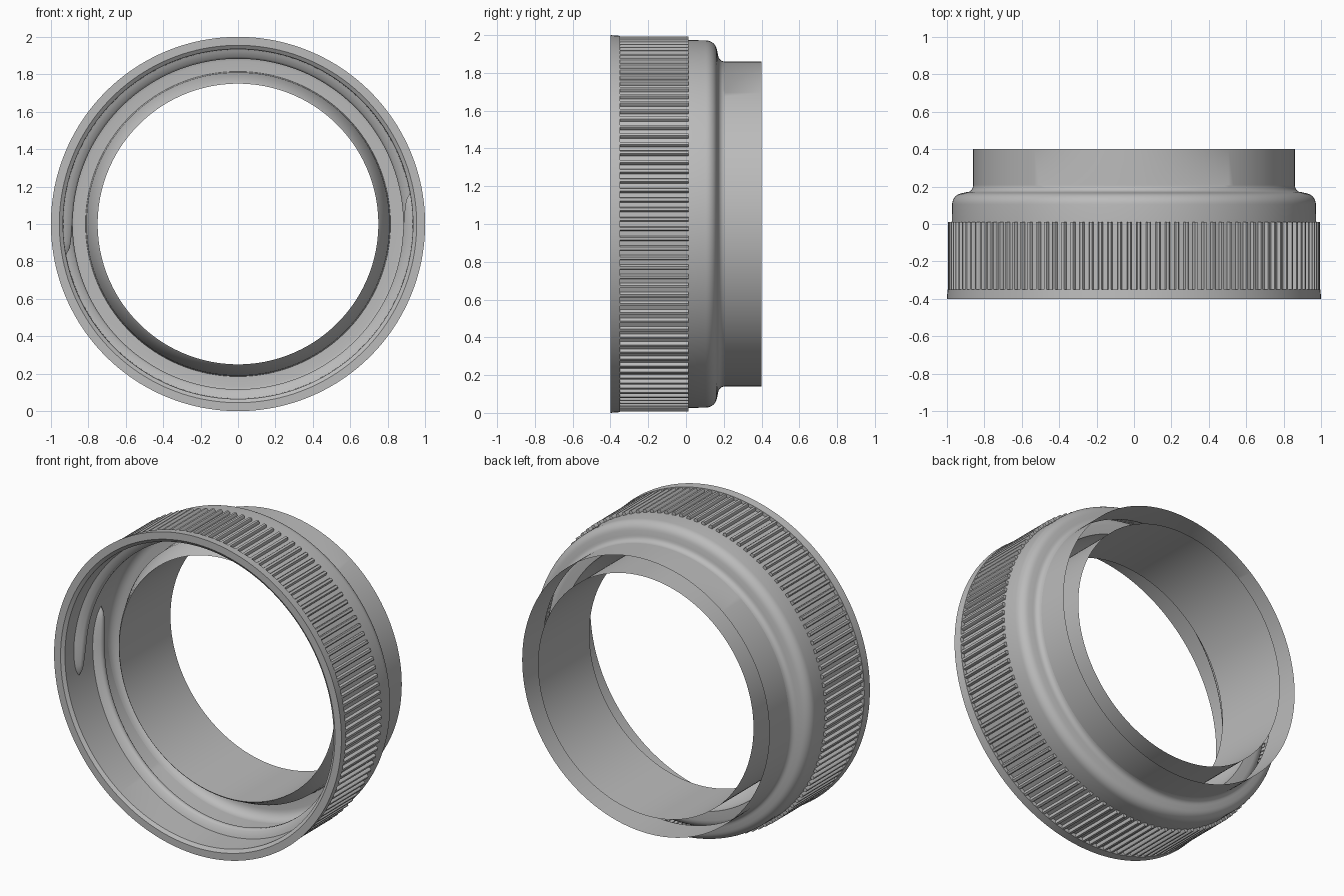
import bpy, math

if "Cube" in bpy.data.objects:
    bpy.data.objects.remove(bpy.data.objects["Cube"])

grey = bpy.data.materials.new("plain grey")
grey.diffuse_color = (0.5, 0.5, 0.5, 1)
grey.use_nodes = True
grey.node_tree.nodes["Principled BSDF"].inputs["Base Color"].default_value = grey.diffuse_color


def point(r, a, y):
    """Point on a circle about the y axis at height 1; a = 0 is straight up."""
    return (r * math.sin(a), y, 1 + r * math.cos(a))


def make(name, verts, faces, angle=35):
    me = bpy.data.meshes.new(name)
    me.from_pydata(verts, [], faces)
    me.materials.append(grey)
    ob = bpy.data.objects.new(name, me)
    bpy.context.collection.objects.link(ob)
    bpy.ops.object.select_all(action='DESELECT')
    ob.select_set(True)
    bpy.context.view_layer.objects.active = ob
    bpy.ops.object.shade_smooth_by_angle(angle=math.radians(angle))
    return ob


def arc(cy, cr, rad, a0, a1, n=7):
    """Profile arc in (y, r); angle 0 = +y, 90 = +r."""
    out = []
    for i in range(n):
        t = math.radians(a0 + (a1 - a0) * i / (n - 1))
        out.append((cy + rad * math.cos(t), cr + rad * math.sin(t)))
    return out


def revolve(name, profile, seg=160):
    verts, faces = [], []
    for y, r in profile:
        verts += [point(r, 2 * math.pi * j / seg, y) for j in range(seg)]
    for i in range(len(profile) - 1):
        for j in range(seg):
            k = (j + 1) % seg
            faces.append((i * seg + j, (i + 1) * seg + j,
                          (i + 1) * seg + k, i * seg + k))
    return make(name, verts, faces)


# Cap shell: open at the back edge between neck and inner tube
profile = [(0.4, 0.86), (0.205, 0.86)]
profile += arc(0.205, 0.895, 0.035, 270, 180, 6)          # fillet under neck
profile += arc(0.105, 0.912, 0.06, 10, 90, 8)             # rounded shoulder
profile += [(0.01, 0.974), (-0.35, 0.974), (-0.35, 0.996), (-0.4, 1.0)]
profile += [(-0.4, 0.955), (-0.385, 0.935), (0.03, 0.93)]  # mouth and inner wall
profile += arc(0.03, 0.87, 0.06, 90, 0, 7)                # inner corner
profile += [(0.09, 0.815), (0.0, 0.81), (-0.10, 0.76)]    # seal cone
profile += [(-0.11, 0.75), (0.4, 0.75)]                   # inner tube
revolve("cap_shell", profile)

# Grip ribs around the skirt
RIBS = 120
verts, faces = [], []
section = [(-0.013, 0.970), (-0.012, 0.985), (-0.007, 0.993),
           (0.007, 0.993), (0.012, 0.985), (0.013, 0.970)]
n = len(section)
for i in range(RIBS):
    a = 2 * math.pi * (i + 0.5) / RIBS
    b = len(verts)
    for y in (0.012, -0.352):
        verts += [point(r, a + w, y) for w, r in section]
    for j in range(n - 1):
        faces.append((b + j, b + n + j, b + n + j + 1, b + j + 1))
    faces.append(tuple(b + j for j in range(n)))
    faces.append(tuple(b + n + j for j in reversed(range(n))))
make("grip_ribs", verts, faces)

# Two-start inner thread, each a little over half a turn, with tapered ends
cross = [(-0.045, -0.012), (-0.036, 0.012), (-0.022, 0.040), (-0.010, 0.050),
         (0.010, 0.050), (0.022, 0.040), (0.036, 0.012), (0.045, -0.012)]
m, STEPS = len(cross), 100
for s in range(2):
    verts, faces = [], []
    for i in range(STEPS + 1):
        t = i / STEPS
        a = math.radians(-100 + 202 * t) + s * math.pi
        y = -0.27 + 0.21 * t
        e = min(1, min(t, 1 - t) / 0.07)
        scale = math.sqrt(max(0.002, 1 - (1 - e) ** 2))
        verts += [point(0.933 - h * scale, a, y + d * scale) for d, h in cross]
    for i in range(STEPS):
        for j in range(m - 1):
            p = i * m + j
            faces.append((p, p + 1, p + m + 1, p + m))
    make("inner_thread_%d" % (s + 1), verts, faces, 50)
